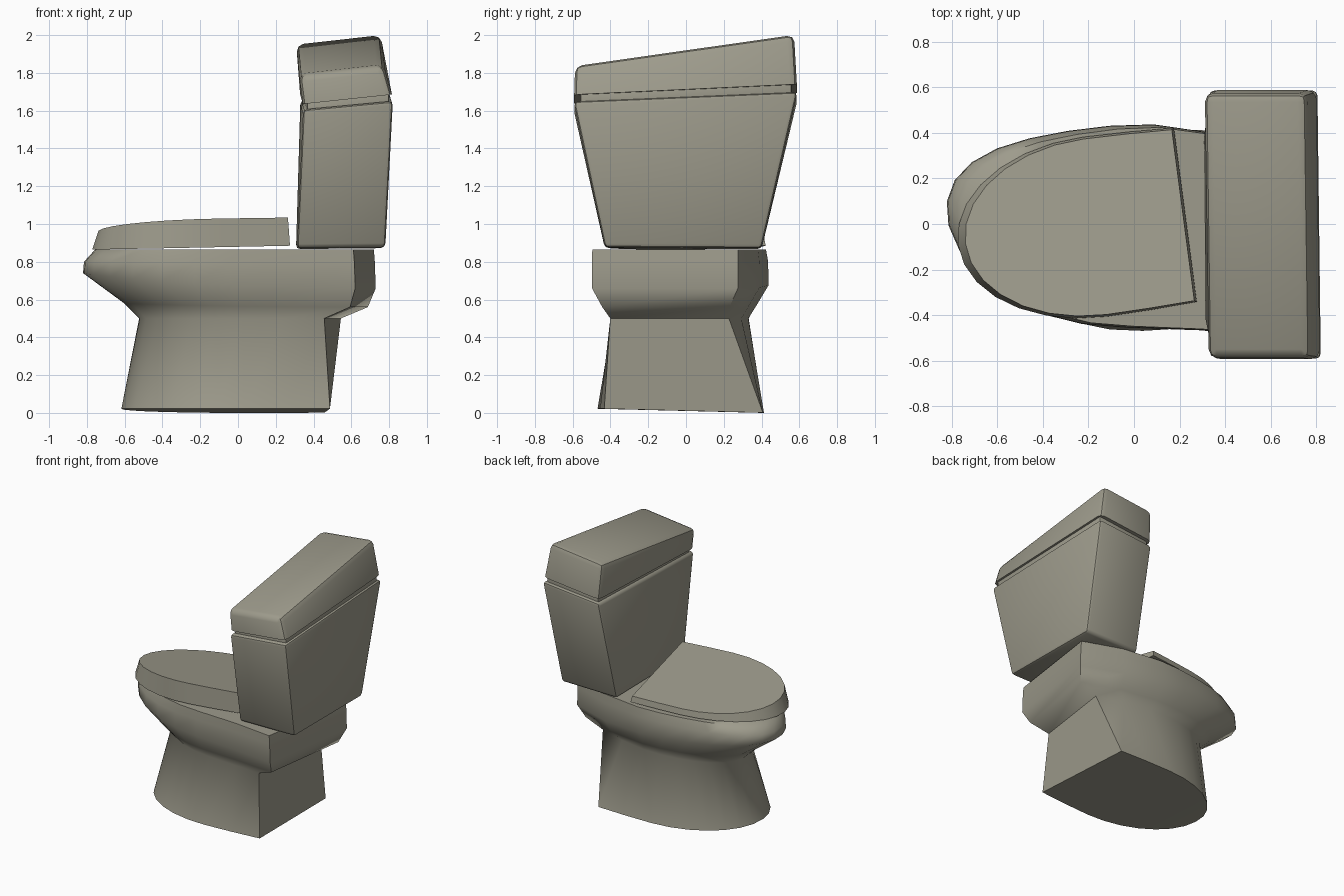
import bpy, bmesh
from math import sin, cos, pi, radians

old = bpy.data.objects.get("Cube")
if old:
    bpy.data.objects.remove(old, do_unlink=True)

ceramic = bpy.data.materials.new("grey_ceramic")
ceramic.use_nodes = True
COLOUR = (0.34, 0.328, 0.262, 1)
ceramic.diffuse_color = COLOUR
ceramic.node_tree.nodes["Principled BSDF"].inputs["Base Color"].default_value = COLOUR


def finish(name, bm, angle):
    """Turn a bmesh into a smooth-shaded object."""
    bmesh.ops.recalc_face_normals(bm, faces=bm.faces[:])
    mesh = bpy.data.meshes.new(name)
    bm.to_mesh(mesh)
    bm.free()
    mesh.materials.append(ceramic)
    obj = bpy.data.objects.new(name, mesh)
    bpy.context.collection.objects.link(obj)
    bpy.ops.object.select_all(action='DESELECT')
    obj.select_set(True)
    bpy.context.view_layer.objects.active = obj
    bpy.ops.object.shade_smooth_by_angle(angle=radians(angle))


def d_section(origin, turn, back, back_w, mid, mid_w, front, height, sway=0):
    """D-shaped ring: straight back, slightly bulging sides, elliptical front.
    Sway bends its centre line into a shallow S."""
    half = [(back, back_w), ((back + mid) / 2, back_w * 0.3 + mid_w * 0.7)]
    steps = 7
    for k in range(steps):
        t = k / steps * pi / 2
        half.append((mid + (front - mid) * sin(t), mid_w * cos(t)))
    ring = half + [(front, 0)] + [(u, -v) for u, v in reversed(half)]
    t = radians(turn)
    points = []
    for u, v in ring:
        s = v + sway * sin(2 * pi * (u - back) / (front - back))
        points.append((origin[0] - u * cos(t) - s * sin(t),
                       origin[1] - u * sin(t) + s * cos(t), height(u, v)))
    return points


def loft(name, rings, angle):
    """Skin the rings and close both ends with strips across the width."""
    bm = bmesh.new()
    rows = [[bm.verts.new(p) for p in ring] for ring in rings]
    n = len(rows[0])
    for low, high in zip(rows, rows[1:]):
        for i in range(n):
            j = (i + 1) % n
            bm.faces.new((low[i], low[j], high[j], high[i]))
    for row in (rows[0], rows[-1]):
        for i in range(n // 2):
            strip = (row[i], row[i + 1], row[n - 2 - i], row[n - 1 - i])
            bm.faces.new(list(dict.fromkeys(strip)))
    finish(name, bm, angle)


def skewed_box(name, bottom, top, bevel, round_base=True):
    """Rounded box from two quads of corners in the same turning order."""
    bm = bmesh.new()
    low = [bm.verts.new(p) for p in bottom]
    high = [bm.verts.new(p) for p in top]
    bm.faces.new(low)
    bm.faces.new(high)
    for i in range(4):
        j = (i + 1) % 4
        bm.faces.new((low[i], low[j], high[j], high[i]))
    edges = [e for e in bm.edges
             if round_base or not all(v in low for v in e.verts)]
    bmesh.ops.bevel(bm, geom=edges, offset=bevel, segments=2, profile=0.5,
                    affect='EDGES')
    finish(name, bm, 40)


def quad(x0, x1, y0, y1, z, rise_x, rise_y, skew=0.015):
    """Four corners of a tilted rectangle, slightly turned about z."""
    return [(x0 + skew, y0, z), (x1 + skew, y0, z + rise_x),
            (x1, y1, z + rise_x + rise_y), (x0, y1, z + rise_y)]


# Pedestal and bowl: twisted foot, waist, flare, widest lip and flat rim
rings = [d_section((0.472, -0.013), 2, 0, 0.42, 0.45, 0.44, 1.09,
                   lambda u, v: 0.022 - 0.05 * max(0, v))]
for back, back_w, mid, mid_w, front, z_back, z_front, sway in (
        (0.166, 0.317, 0.60, 0.355, 1.20, 0.50, 0.50, 0.01),
        (0.025, 0.34, 0.62, 0.395, 1.28, 0.56, 0.58, 0.02),
        (-0.01, 0.39, 0.65, 0.45, 1.50, 0.66, 0.74, 0.028),
        (-0.005, 0.39, 0.65, 0.448, 1.495, 0.80, 0.80, 0.028),
        (0, 0.39, 0.62, 0.44, 1.435, 0.865, 0.865, 0.028)):
    rings.append(d_section(
        (0.665, -0.11), -8, back, back_w, mid, mid_w, front,
        lambda u, v: z_back + (z_front - z_back) * max(0, u / front) ** 2,
        sway))
loft("bowl", rings, 62)

# Closed seat lid, swung askew, thicker on one side than the other
lid_rings = [
    d_section((0.225, 0.04), 7.5, 0, 0.385, 0.40, 0.397, 1.005,
              lambda u, v: 0.885 - 0.02 * u),
    d_section((0.225, 0.04), 7.5, 0.01, 0.378, 0.40, 0.388, 0.972,
              lambda u, v: 0.982 - 0.018 * u - 0.138 * v)]
loft("seat_lid", lid_rings, 35)

# Tank body, flaring upward
skewed_box("tank_body",
           quad(0.307, 0.775, -0.43, 0.40, 0.872, 0.005, -0.005, 0.005),
           quad(0.33, 0.805, -0.595, 0.59, 1.605, 0.045, 0.05), 0.022)

# Recessed neck between the tank and its cover
skewed_box("tank_neck",
           quad(0.35, 0.785, -0.56, 0.56, 1.56, 0.045, 0.05),
           quad(0.35, 0.785, -0.56, 0.56, 1.66, 0.045, 0.06), 0.01)

# Heavy tank cover, leaning forward and sloping across
skewed_box("tank_cover",
           quad(0.328, 0.80, -0.592, 0.587, 1.635, 0.05, 0.055),
           quad(0.308, 0.755, -0.587, 0.572, 1.79, 0.05, 0.165), 0.038,
           round_base=False)
